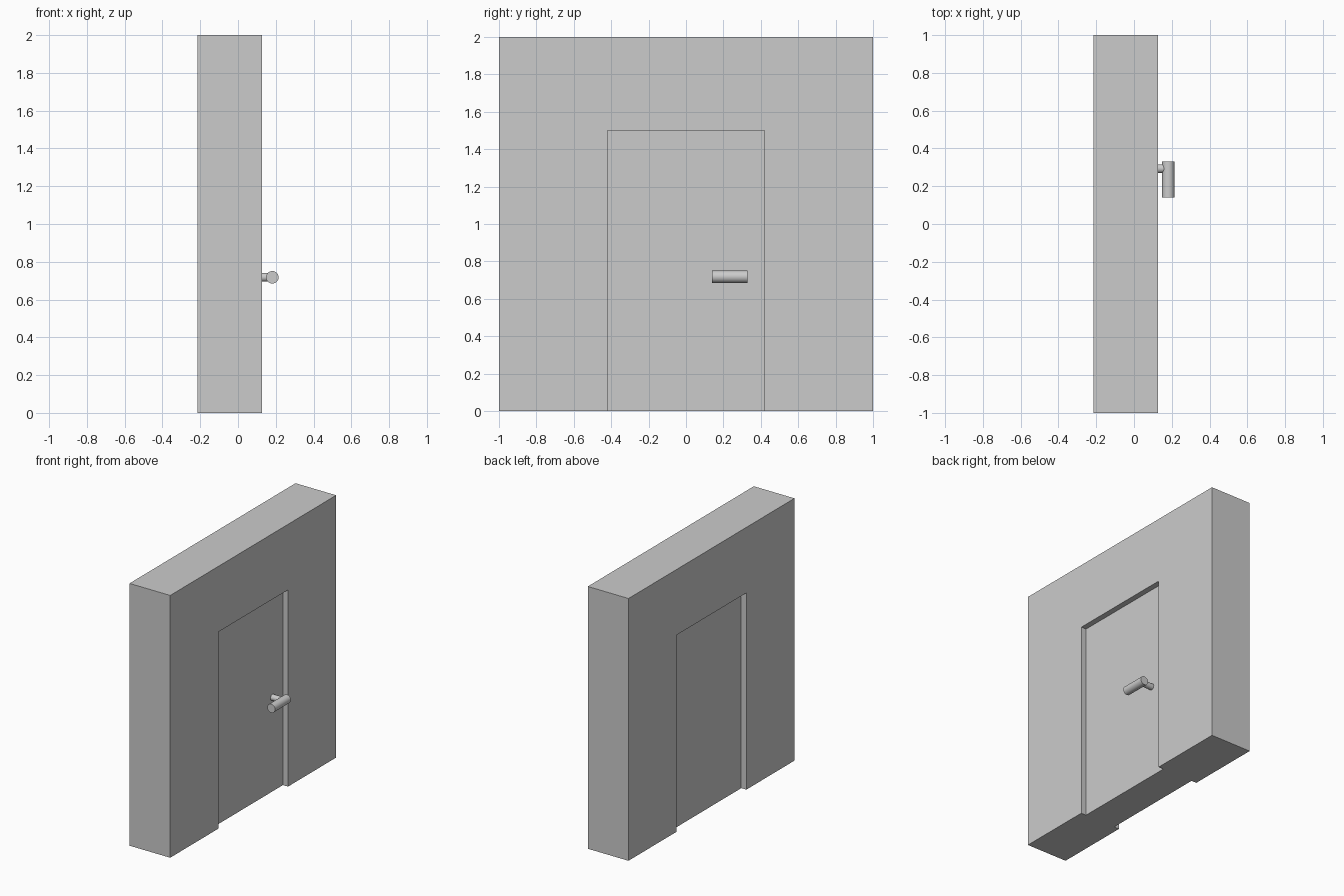
import bpy
from math import pi

default = bpy.data.objects.get("Cube")
if default:
    bpy.data.objects.remove(default, do_unlink=True)

# Plain grey material
GREY = (0.6, 0.6, 0.6, 1)
grey = bpy.data.materials.new("plain grey")
grey.use_nodes = True
grey.diffuse_color = GREY
grey.node_tree.nodes["Principled BSDF"].inputs["Base Color"].default_value = GREY


def box(name, low, high):
    centre = [(a + b) / 2 for a, b in zip(low, high)]
    bpy.ops.mesh.primitive_cube_add(size=1, location=centre)
    ob = bpy.context.object
    ob.name = name
    ob.scale = [b - a for a, b in zip(low, high)]
    bpy.ops.object.transform_apply(location=False, rotation=False, scale=True)
    ob.data.materials.append(grey)
    return ob


def rod(name, radius, length, centre, rotation):
    bpy.ops.mesh.primitive_cylinder_add(vertices=32, radius=radius, depth=length,
                                        location=centre, rotation=rotation)
    ob = bpy.context.object
    ob.name = name
    ob.data.materials.append(grey)
    bpy.ops.object.shade_smooth_by_angle()
    return ob


BACK, FACE = -0.215, 0.128      # the two wall faces
RECESS = 0.043                  # door set back from each face
HALF_DOOR, DOOR_TOP = 0.42, 1.5

# Wall with the door recessed on both sides
wall = box("wall_with_door", (BACK, -1, 0), (FACE, 1, 2))
for side, x0, x1 in (("left", FACE - RECESS, FACE + 0.1),
                     ("right", BACK - 0.1, BACK + RECESS)):
    cutter = box("recess_cutter_" + side, (x0, -HALF_DOOR, -0.1),
                 (x1, HALF_DOOR, DOOR_TOP))
    cutter.hide_render = True
    cut = wall.modifiers.new("recess_" + side, "BOOLEAN")
    cut.operation = "DIFFERENCE"
    cut.solver = "EXACT"
    cut.object = cutter
    bpy.context.view_layer.objects.active = wall
    bpy.ops.object.modifier_apply(modifier=cut.name)
    bpy.data.objects.remove(cutter, do_unlink=True)

# Door handle: a stem out of the door and a horizontal grip
HANDLE_X, HANDLE_Z = 0.182, 0.718
stem_start = FACE - RECESS
rod("handle_stem", 0.023, HANDLE_X - stem_start,
    ((HANDLE_X + stem_start) / 2, 0.293, HANDLE_Z), (0, pi / 2, 0))
rod("handle_grip", 0.033, 0.19, (HANDLE_X, 0.235, HANDLE_Z), (pi / 2, 0, 0))
